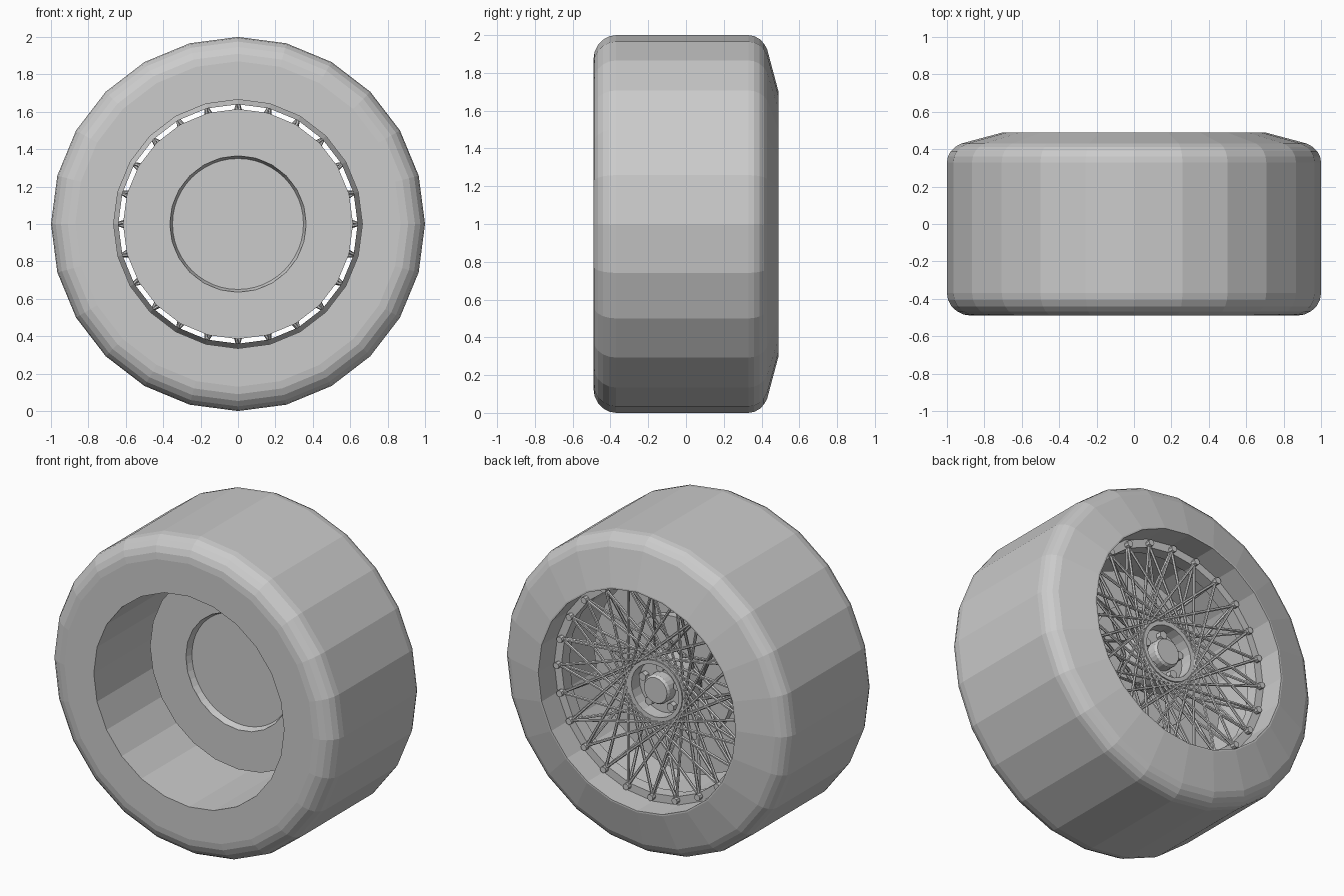
import bpy, bmesh
from math import sin, cos, pi, radians
from mathutils import Vector

cube = bpy.data.objects.get("Cube")
if cube:
    bpy.data.objects.remove(cube, do_unlink=True)

# One plain grey for the whole wheel
grey = bpy.data.materials.new("plain grey")
grey.use_nodes = True
colour = (0.6, 0.6, 0.6, 1)
grey.diffuse_color = colour
grey.node_tree.nodes["Principled BSDF"].inputs["Base Color"].default_value = colour


def polar(r, y, a):
    """Point at radius r and angle a around the axle, at depth y."""
    return Vector((r * cos(a), y, 1 + r * sin(a)))


def finish(name, bm):
    bmesh.ops.recalc_face_normals(bm, faces=bm.faces)
    mesh = bpy.data.meshes.new(name)
    bm.to_mesh(mesh)
    bm.free()
    mesh.materials.append(grey)
    obj = bpy.data.objects.new(name, mesh)
    bpy.context.collection.objects.link(obj)
    return obj


def lathe(name, profile, sides=24, ring=False):
    """Spin (radius, y) points round the axle; a ring closes on itself,
    otherwise both ends are capped."""
    bm = bmesh.new()
    rows = [[bm.verts.new(polar(r, y, 2 * pi * i / sides)) for i in range(sides)]
            for r, y in profile]
    pairs = list(zip(rows, rows[1:]))
    if ring:
        pairs.append((rows[-1], rows[0]))
    else:
        bm.faces.new(rows[0])
        bm.faces.new(rows[-1])
    for a, b in pairs:
        for i in range(sides):
            j = (i + 1) % sides
            bm.faces.new((a[i], a[j], b[j], b[i]))
    return finish(name, bm)


def rod(bm, start, end, radius, sides=6):
    """Straight rod between two points."""
    axis = end - start
    matrix = axis.to_track_quat('Z', 'Y').to_matrix().to_4x4()
    matrix.translation = (start + end) / 2
    bmesh.ops.create_cone(bm, cap_ends=True, segments=sides, radius1=radius,
                          radius2=radius, depth=axis.length, matrix=matrix)


# Tyre: rounded front shoulder, flat tread, sloping back sidewall
def arc(r, y, size_r, size_y, start, end, steps=5):
    turns = [radians(start + (end - start) * k / steps) for k in range(steps + 1)]
    return [(r + size_r * cos(t), y + size_y * sin(t)) for t in turns]


tyre = [(0.665, -0.49)]
tyre += arc(0.87, -0.37, 0.13, 0.12, -90, 0)
tyre += arc(0.87, 0.33, 0.13, 0.11, 0, 65, 4)
tyre += [(0.70, 0.49), (0.69, 0.49), (0.69, 0.33), (0.665, 0.33)]
lathe("tyre", tyre, ring=True)

# Rim flange carrying the spoke nuts
lathe("rim_flange", [(0.64, 0.25), (0.67, 0.31), (0.69, 0.33), (0.64, 0.33)], ring=True)

# Brake disc with a shallow dish in front and a raised boss behind
lathe("brake_disc", [(0.365, 0.0), (0.615, 0.0), (0.615, 0.04), (0.365, 0.04)], ring=True)
lathe("disc_boss", [(0.35, 0.04), (0.365, 0.0), (0.38, 0.03), (0.38, 0.09)], sides=48)

# Hub barrel, hollow towards the back, with centre cap
lathe("hub", [(0.17, 0.08), (0.19, 0.11), (0.19, 0.31), (0.165, 0.31), (0.165, 0.23)])
lathe("hub_cap", [(0.09, 0.22), (0.09, 0.29), (0.08, 0.305)])

bm = bmesh.new()
for i in range(5):
    a = 2 * pi * i / 5 + pi / 2
    rod(bm, polar(0.127, 0.22, a), polar(0.127, 0.265, a), 0.027, 6)
finish("lug_nuts", bm)

# Crossed wire spokes: one outer and one inner set, both tangent to the hub
spokes, nuts = bmesh.new(), bmesh.new()
for i in range(24):
    a = 2 * pi * i / 24
    for side in (-1, 1):
        rod(spokes, polar(0.65, 0.335, a), polar(0.195, 0.295, a + side * radians(75)), 0.009)
    inner = radians(40 if i % 2 else -40)
    rod(spokes, polar(0.65, 0.325, a), polar(0.185, 0.14, a + inner), 0.009)
    rod(nuts, polar(0.657, 0.325, a), polar(0.657, 0.36, a), 0.02, 8)
finish("spokes", spokes)
finish("spoke_nuts", nuts)
